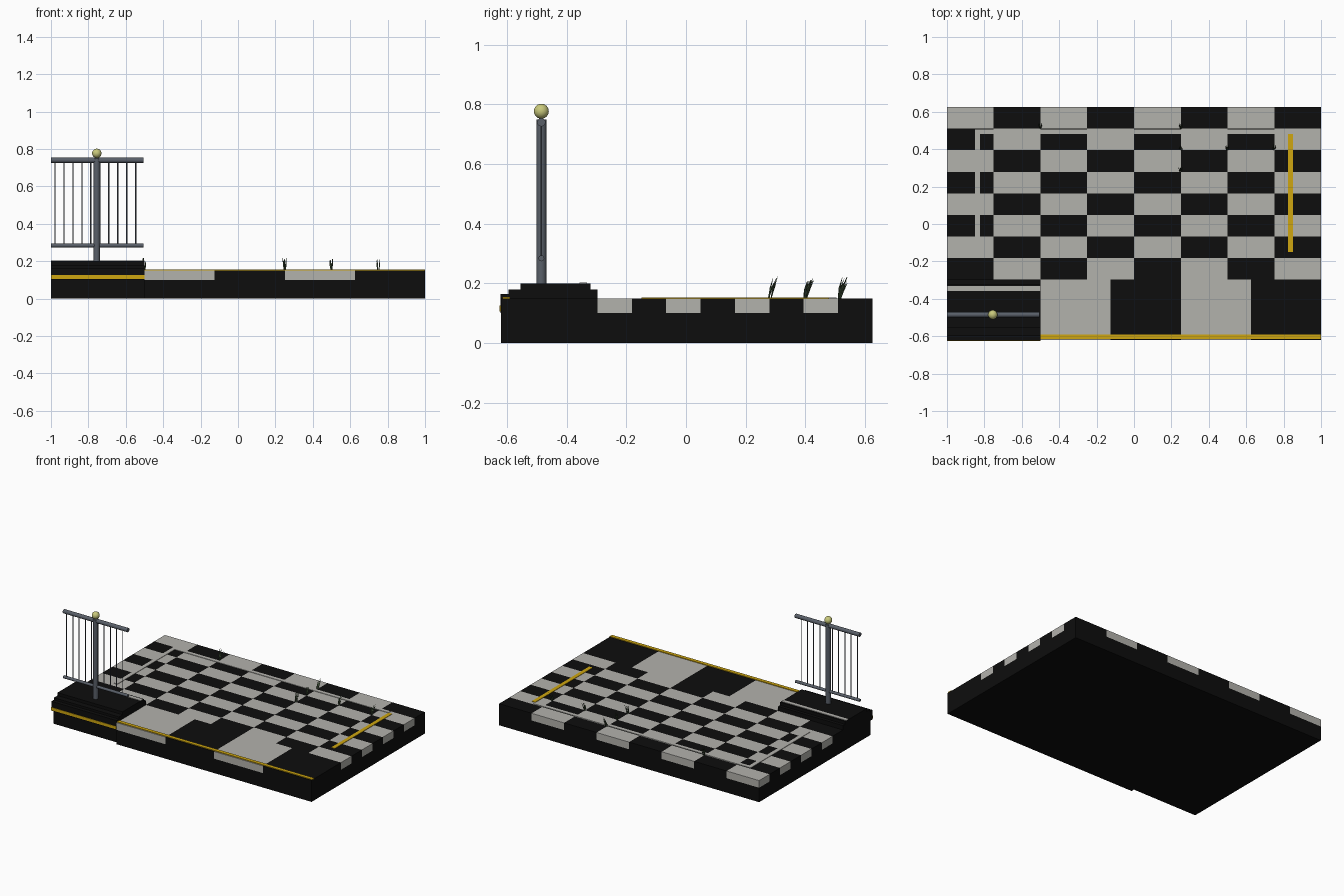
import bpy, bmesh, random
from mathutils import Vector, Matrix

random.seed(4)
cube = bpy.data.objects.get("Cube")
if cube:
    bpy.data.objects.remove(cube, do_unlink=True)


def material(name, rgb, rough=0.6):
    m = bpy.data.materials.new(name)
    m.use_nodes = True
    m.diffuse_color = (*rgb, 1)
    node = m.node_tree.nodes["Principled BSDF"]
    node.inputs["Base Color"].default_value = (*rgb, 1)
    node.inputs["Roughness"].default_value = rough
    return m


black = material("black stone", (0.004, 0.004, 0.004))
white = material("pale stone", (0.45, 0.445, 0.415))
gold = material("gold paint", (0.62, 0.38, 0.005))
steel = material("grey steel", (0.10, 0.115, 0.14))
brass = material("pale brass", (0.58, 0.58, 0.2))
green = material("dark green", (0.05, 0.08, 0.04))


def finish(name, bm, mat, smooth=False):
    mesh = bpy.data.meshes.new(name)
    bm.to_mesh(mesh)
    bm.free()
    obj = bpy.data.objects.new(name, mesh)
    bpy.context.collection.objects.link(obj)
    mesh.materials.append(mat)
    if smooth:
        bpy.ops.object.select_all(action="DESELECT")
        obj.select_set(True)
        bpy.context.view_layer.objects.active = obj
        bpy.ops.object.shade_smooth_by_angle()
    return obj


def add_box(bm, x, y, z):
    """Box from three (low, high) ranges."""
    size = [r[1] - r[0] for r in (x, y, z)]
    mid = [(r[0] + r[1]) / 2 for r in (x, y, z)]
    bmesh.ops.create_cube(bm, size=1, matrix=Matrix.Translation(mid) @ Matrix.Diagonal((*size, 1)))


def box(name, mat, x, y, z):
    bm = bmesh.new()
    add_box(bm, x, y, z)
    return finish(name, bm, mat)


def add_rod(bm, a, b, r1, r2, sides):
    a, b = Vector(a), Vector(b)
    turn = (b - a).to_track_quat("Z", "Y").to_matrix().to_4x4()
    bmesh.ops.create_cone(bm, cap_ends=True, segments=sides, radius1=r1, radius2=r2,
                          depth=(b - a).length, matrix=Matrix.Translation((a + b) / 2) @ turn)


def rod(name, a, b, r, sides=16):
    bm = bmesh.new()
    add_rod(bm, a, b, r, r, sides)
    return finish(name, bm, steel, True)


# Base blocks
FRONT, SPLIT, BACK = -0.62, -0.297, 0.625
BED, TOP = 0.10, 0.15
LEFT, STEP, RIGHT = -1, -0.5, 1
box("rear_base", black, (LEFT, RIGHT), (SPLIT, BACK), (0, BED))
box("front_base", black, (STEP, RIGHT), (FRONT, SPLIT), (0, BED))

# Chequered floor and the larger tiles along the front
tiles = {0: bmesh.new(), 1: bmesh.new()}
depth = (BACK - SPLIT) / 8
for row in range(8):
    for col in range(8):
        x, y = LEFT + col * 0.25, SPLIT + row * depth
        add_box(tiles[(row + col) % 2], (x, x + 0.25), (y, y + depth), (BED, TOP))
for col in range(4):
    x = STEP + col * 0.375
    add_box(tiles[(col + 1) % 2], (x, x + 0.375), (FRONT, SPLIT), (BED, TOP))
finish("black_tiles", tiles[0], black)
finish("pale_tiles", tiles[1], white)

# Painted floor lines
LINE = (TOP, TOP + 0.003)
box("back_line", white, (-0.85, 0.82), (0.48, 0.505), LINE)
box("side_line", white, (-0.85, -0.823), (-0.15, 0.48), LINE)
box("gold_side_line", gold, (0.823, 0.85), (-0.15, 0.48), LINE)
box("gold_front_line", gold, (STEP, RIGHT), (-0.615, -0.59), (TOP, TOP + 0.005))

# Stepped platform
SIDE = (LEFT, STEP)
box("platform_foot", black, SIDE, (-0.597, SPLIT), (0, BED))
box("platform_slab", black, SIDE, (-0.622, SPLIT), (BED, 0.165))
box("platform_step", black, SIDE, (-0.595, SPLIT), (0.165, 0.18))
box("platform_top", black, SIDE, (-0.555, -0.32), (0.18, 0.2))
box("platform_gold_band", gold, SIDE, (-0.625, -0.622), (0.105, 0.125))
box("platform_pale_line", white, SIDE, (-0.357, -0.332), (0.2, 0.203))

# Railing
RAIL_Y, POST_X = -0.485, -0.755
rod("railing_post", (POST_X, RAIL_Y, 0.2), (POST_X, RAIL_Y, 0.75), 0.017)
rod("top_rail", (LEFT, RAIL_Y, 0.74), (-0.505, RAIL_Y, 0.74), 0.014)
rod("bottom_rail", (LEFT, RAIL_Y, 0.284), (-0.505, RAIL_Y, 0.284), 0.01)
for i in range(10):
    x = -0.979 + i * 0.048
    rod(f"baluster_{i + 1}", (x, RAIL_Y, 0.284), (x, RAIL_Y, 0.74), 0.003, 8)
bm = bmesh.new()
bmesh.ops.create_uvsphere(bm, u_segments=24, v_segments=12, radius=0.025,
                          matrix=Matrix.Translation((POST_X, RAIL_Y, 0.777)))
finish("post_ball", bm, brass, True)

# Grass tufts in the tile joints, leaning back
spots = [(-0.5, 0.515), (0.25, 0.515), (0.25, 0.4), (0.25, 0.28), (0.5, 0.4), (0.75, 0.4)]
for n, (x, y) in enumerate(spots):
    bm = bmesh.new()
    for blade in range(6):
        side = random.uniform(-0.008, 0.008)
        root = Vector((x + side * 0.5, y + random.uniform(-0.006, 0.006), TOP))
        tip = root + Vector((side, random.uniform(0.012, 0.028), random.uniform(0.05, 0.078)))
        middle = root.lerp(tip, 0.45) - Vector((0, 0.003, 0))
        add_rod(bm, root, middle, 0.0015, 0.003, 4)
        add_rod(bm, middle, tip, 0.003, 0, 4)
    finish(f"grass_tuft_{n + 1}", bm, green)
